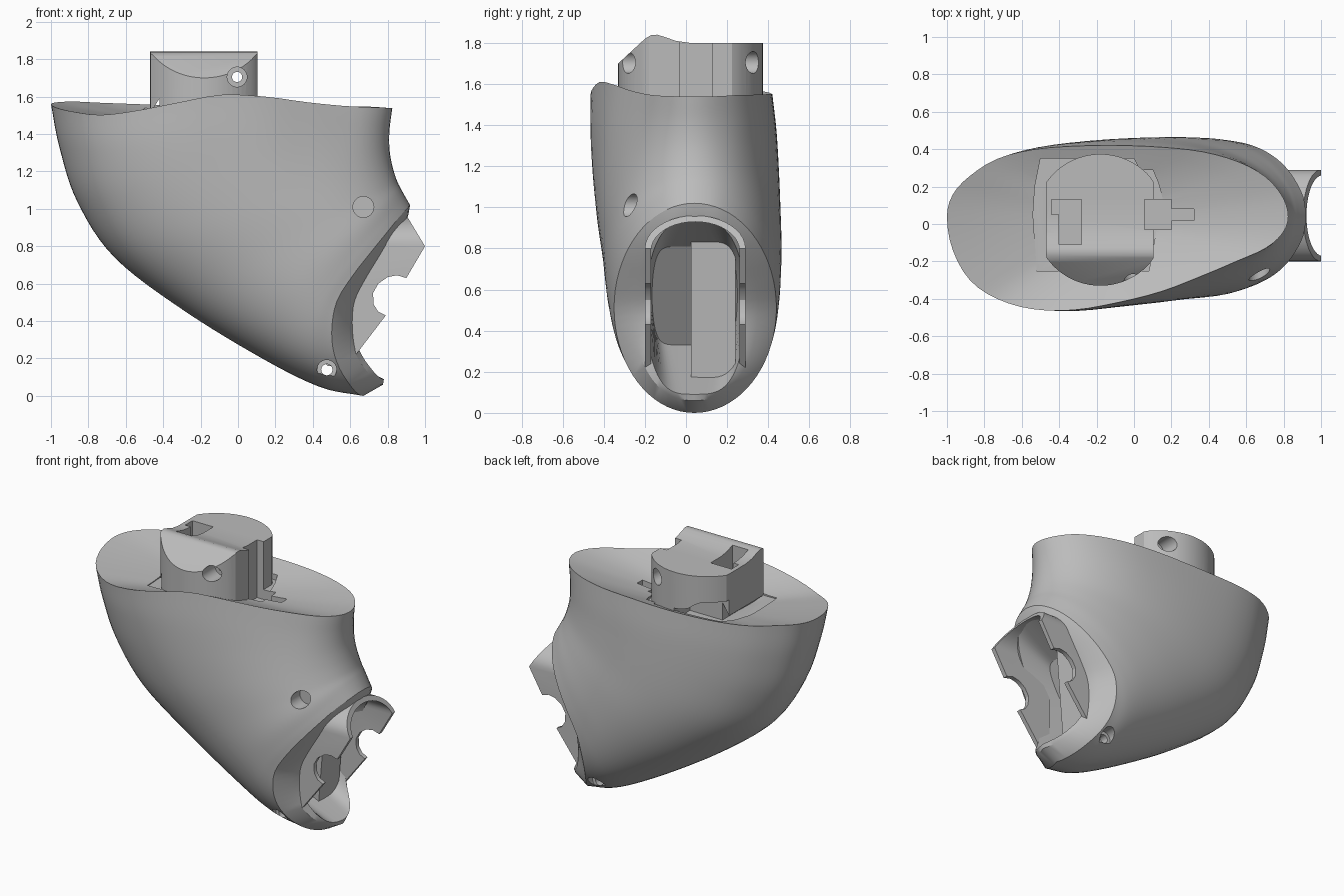
import bpy, bmesh, math
from mathutils import Vector

if "Cube" in bpy.data.objects:
    bpy.data.objects.remove(bpy.data.objects["Cube"], do_unlink=True)

grey = bpy.data.materials.new("plain grey")
grey.use_nodes = True
GREY = (0.5, 0.5, 0.5, 1)
grey.diffuse_color = GREY
grey.node_tree.nodes["Principled BSDF"].inputs["Base Color"].default_value = GREY


def finish(name, bm):
    """Turn a bmesh into a named grey object."""
    bmesh.ops.recalc_face_normals(bm, faces=bm.faces)
    mesh = bpy.data.meshes.new(name)
    bm.to_mesh(mesh)
    bm.free()
    mesh.materials.append(grey)
    ob = bpy.data.objects.new(name, mesh)
    bpy.context.collection.objects.link(ob)
    return ob


def prism(name, pts, axis, a, b):
    """Extrude a 2D outline from a to b along an axis."""
    place = {"x": lambda u, v, d: (d, u, v),
             "y": lambda u, v, d: (u, d, v),
             "z": lambda u, v, d: (u, v, d)}[axis]
    bm = bmesh.new()
    lo, hi = [[bm.verts.new(place(u, v, d)) for u, v in pts] for d in (a, b)]
    bm.faces.new(lo)
    bm.faces.new(hi)
    n = len(pts)
    for i in range(n):
        j = (i + 1) % n
        bm.faces.new((lo[i], lo[j], hi[j], hi[i]))
    return finish(name, bm)


def rect(u0, u1, v0, v1):
    return [(u0, v0), (u1, v0), (u1, v1), (u0, v1)]


def circle(u, v, r, n=32):
    return [(u + r * math.cos(math.tau * i / n), v + r * math.sin(math.tau * i / n))
            for i in range(n)]


def cut(ob, tool, operation="DIFFERENCE"):
    """Apply one boolean and discard the tool."""
    mod = ob.modifiers.new("cut", "BOOLEAN")
    mod.operation, mod.object, mod.solver = operation, tool, "EXACT"
    tool.hide_render = True
    bpy.context.view_layer.objects.active = ob
    bpy.ops.object.modifier_apply(modifier=mod.name)
    bpy.data.objects.remove(tool, do_unlink=True)


def curve(vals, t):
    """Smooth interpolation through evenly spaced values, t in index units."""
    n = len(vals) - 1
    i = min(int(t), n - 1)
    f = t - i
    p1, p2 = vals[i], vals[i + 1]
    p0 = vals[i - 1] if i else p1 * 2 - p2
    p3 = vals[i + 2] if i + 2 <= n else p2 * 2 - p1
    return (p1 * 2 + (p2 - p0) * f + (p0 * 2 - p1 * 5 + p2 * 4 - p3) * f * f
            + (p1 * 3 - p0 - p2 * 3 + p3) * f ** 3) * 0.5


# --- Body: sections fanning from the top rim to the side mouth ---
LOW = [Vector(p) for p in ((-1, 1.56), (-.955, 1.33), (-.86, 1.04), (-.66, .74),
                           (-.28, .45), (.15, .19), (.45, .045), (.67, 0))]
HIGH = [Vector(p) for p in ((.825, 1.54), (.81, 1.42), (.81, 1.32), (.825, 1.23),
                            (.85, 1.15), (.875, 1.10), (.90, 1.055), (.92, 1.02))]
FRONT_W = [.50, .508, .50, .48, .45, .43, .41, .39]
BACK_W = [.38, .40, .412, .42, .425, .42, .41, .40]
ROUND = [0, .2, .45, .7, .9, 1, 1, 1]
BOW = [0, 0, .05, .15, .3, .55, .8, 1]
# Half profiles sampled every 15 degrees around a section
FRONT_SHAPE = [0, .36, .68, .88, .99, 1, .92, .80, .63, .47, .34, .18, 0]
BACK_SHAPE = [0, .31, .57, .81, .94, .99, 1, .975, .91, .77, .56, .28, 0]
FRONT_Z = [0, -.02, -.04, -.055, -.03, .015, .06, .052, .025, .008, .002, 0, 0]
BACK_Z = [0, .01, .015, .01, .005, 0, 0, .005, .005, .005, .005, 0, 0]
MOUTH_BOW = [0, .04, .095, .165, .225, .26, .265, .215, .15, .09, .045, .01, 0]
YC, SUB = 0.04, 3
HALF = 12 * SUB


def ring(low, high, wf, wb, rnd, bow, rim, power=1.0):
    pts = []
    for k in range(2 * HALF):
        front = k <= HALF
        a = (k if front else 2 * HALF - k) / SUB
        th = a * math.pi / 12
        p = low.lerp(high, (1 - math.cos(th)) / 2)
        oval = max(math.sin(th), 0) ** power
        shape = curve(FRONT_SHAPE if front else BACK_SHAPE, a) * (1 - rnd) + oval * rnd
        y = YC - wf * shape if front else YC + wb * shape
        z = p.y + rim * curve(FRONT_Z if front else BACK_Z, a)
        pts.append(Vector((p.x - bow * curve(MOUTH_BOW, a), y, z)))
    return pts


rows = []
for i in range(7 * 6 + 1):
    t = i / 6
    rows.append(ring(curve(LOW, t), curve(HIGH, t), curve(FRONT_W, t), curve(BACK_W, t),
                     curve(ROUND, t), curve(BOW, t), max(0, 1 - t / 3) ** 2))
# Dished top plate
centre = Vector((-.15, .03, 1.45))
rim_row = rows[0]
for f in (.15, .35, .6, .85):
    rows.insert(0, [p.lerp(centre, f) for p in rim_row])
    for p, q in zip(rows[0], rim_row):
        p.z = centre.z + (q.z - centre.z) * (1 - f) ** 1.6
# Bevelled mouth lip and the pocket behind it, with an overhanging back wall
rows.append(ring(Vector((.775, .06)), Vector((.91, .965)), .30, .31, 1, .9, 0, .85))
rows.append(ring(Vector((.78, .09)), Vector((.895, .93)), .235, .25, 1, .80, 0, .6))
rows.append(ring(Vector((.27, .33)), Vector((.60, .81)), .205, .21, 1, 0, 0, .25))

bm = bmesh.new()
grid = [[bm.verts.new(p) for p in r] for r in rows]
n = 2 * HALF
for r0, r1 in zip(grid, grid[1:]):
    for k in range(n):
        j = (k + 1) % n
        bm.faces.new((r0[k], r0[j], r1[j], r1[k]))
tip = bm.verts.new(centre)
back = bm.verts.new(sum(rows[-1], Vector()) / n)
for k in range(n):
    bm.faces.new((tip, grid[0][(k + 1) % n], grid[0][k]))
    bm.faces.new((back, grid[-1][k], grid[-1][(k + 1) % n]))
body = finish("body_shell", bm)

# Shallow recess around the peg and a deeper keyway beside it
cut(body, prism("recess", [(-.52, -.25), (.08, -.25), (.12, -.03), (.155, .13),
                           (.13, .22), (.10, .29), (.03, .29), (.0, .35), (-.50, .35),
                           (-.53, .2), (-.54, .05)], "z", 1.468, 1.9))
cut(body, prism("keyway", [(.04, -.03), (.2, -.03), (.2, .02), (.32, .02), (.32, .08),
                           (.2, .08), (.2, .13), (.04, .13)], "z", 1.40, 1.9))
# Screw hole through the lower lip with wide seats, and the upper blind hole
cut(body, prism("hole", circle(.475, .14, .03), "y", -.6, .6))
cut(body, prism("seat", circle(.475, .14, .052), "y", -.6, -.19))
cut(body, prism("seat", circle(.475, .14, .052), "y", .27, .6))
cut(body, prism("hole", circle(.67, 1.01, .056), "y", -.6, -.2))

# --- Peg: flat-sided round column with a sloped, raised front edge ---
outline = [(min(max(u, -.47), .105), v) for u, v in circle(-.18, .022, .352, 72)]
peg = prism("top_peg", outline, "z", 1.36, 1.95)
cut(peg, prism("profile", [(-.5, 1.3), (.5, 1.3), (.5, 1.8), (.02, 1.8), (-.05, 1.81),
                           (-.10, 1.828), (-.14, 1.84), (-.17, 1.838), (-.2, 1.82),
                           (-.33, 1.70), (-.5, 1.55)], "x", -1, 1), "INTERSECT")
cut(peg, prism("keyway", rect(.055, .3, -.03, .13), "z", 1.3, 2))
cut(peg, prism("pocket", [(-.44, .05), (-.40, .05), (-.40, -.11), (-.28, -.11),
                          (-.28, .13), (-.44, .13)], "z", 1.62, 2))
# Undercuts on the outer edge and at the back
cut(peg, prism("undercut", [(-.6, 1.3), (-.42, 1.3), (-.42, 1.59), (-.47, 1.51),
                            (-.6, 1.51)], "y", -.5, .5))
cut(peg, prism("undercut", [(-.6, 1.3), (-.17, 1.3), (-.17, 1.55), (-.22, 1.555),
                            (-.27, 1.57), (-.31, 1.60), (-.35, 1.62), (-.6, 1.62)],
               "y", .2, .5))
cut(peg, prism("hole", circle(-.005, 1.705, .027), "y", -.6, .6))
cut(peg, prism("seat", circle(-.005, 1.705, .053), "y", -.6, -.17))
cut(peg, prism("seat", circle(-.005, 1.705, .053), "y", .22, .6))


# --- Mouth bracket: arched band trimmed to a notched side profile ---
def arch(half, spring, top):
    return [(.045 + half * math.cos(a), spring + (top - spring) * math.sin(a))
            for a in (math.pi * i / 20 for i in range(21))]


outer = [(.29, .15)] + arch(.245, .80, .96) + [(-.20, .15)]
inner = [(.26, .15)] + arch(.215, .79, .93) + [(-.17, .15)]
bracket = prism("mouth_bracket", outer + inner[::-1], "x", .5, 1.05)
cheek = [(.80, 1.0), (.88, 1.0), (1.0, .8), (.90, .63), (.85, .645), (.80, .635),
         (.75, .6), (.722, .55), (.725, .49), (.75, .45), (.79, .43), (.63, .22),
         (.55, .25), (.55, .6)]
cut(bracket, prism("side_profile", cheek, "y", -.5, .5), "INTERSECT")

# Flat block filling the back half of the pocket
block = prism("inner_block", [(.48, .16), (.60, .16), (.66, .89), (.50, .89), (.30, .35)],
              "y", .025, .24)

parts = [body, peg, bracket, block]
for ob in bpy.context.view_layer.objects:
    ob.select_set(ob in parts)
bpy.context.view_layer.objects.active = body
bpy.ops.object.shade_smooth_by_angle(angle=math.radians(32))
